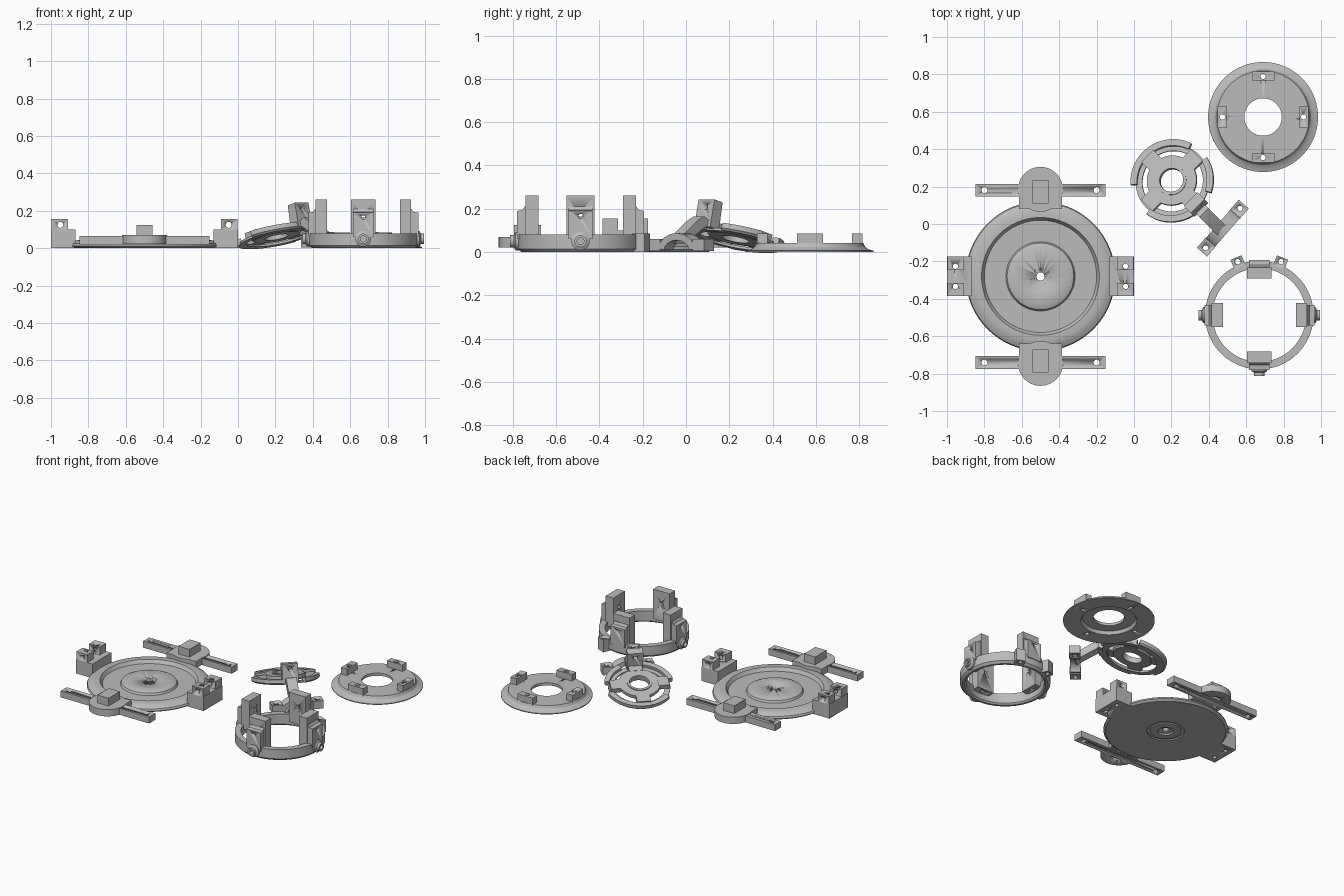
import bpy, bmesh, math
from mathutils import Matrix, Vector

if "Cube" in bpy.data.objects:
    bpy.data.objects.remove(bpy.data.objects["Cube"])

grey = bpy.data.materials.new("plain_grey")
grey.diffuse_color = (0.5, 0.5, 0.5, 1)
grey.use_nodes = True
grey.node_tree.nodes["Principled BSDF"].inputs["Base Color"].default_value = grey.diffuse_color


def T(x, y, z=0):
    return Matrix.Translation((x, y, z))


def R(deg, axis='Z'):
    return Matrix.Rotation(math.radians(deg), 4, axis)


def finish(name, bm, M):
    bmesh.ops.remove_doubles(bm, verts=bm.verts, dist=1e-5)
    bmesh.ops.transform(bm, matrix=M, verts=bm.verts)
    bmesh.ops.recalc_face_normals(bm, faces=bm.faces)
    me = bpy.data.meshes.new(name)
    bm.to_mesh(me)
    bm.free()
    ob = bpy.data.objects.new(name, me)
    bpy.context.collection.objects.link(ob)
    me.materials.append(grey)
    bpy.ops.object.select_all(action='DESELECT')
    ob.select_set(True)
    bpy.context.view_layer.objects.active = ob
    bpy.ops.object.shade_smooth_by_angle(angle=math.radians(25))
    return ob


def lathe(name, prof, M, a0=0, a1=360, seg=96):
    """Closed (r, z) profile turned about local z, capped when partial."""
    bm = bmesh.new()
    full = a1 - a0 >= 360
    rows = []
    for i in range(seg if full else seg + 1):
        a = math.radians(a0 + (a1 - a0) * i / seg)
        rows.append([bm.verts.new((r * math.cos(a), r * math.sin(a), z)) for r, z in prof])
    n = len(prof)
    for i in range(seg):
        p, q = rows[i], rows[(i + 1) % len(rows)]
        for j in range(n):
            k = (j + 1) % n
            if prof[j][0] == 0 and prof[k][0] == 0:
                continue
            bm.faces.new((p[j], q[j], q[k], p[k]))
    if not full:
        bm.faces.new(rows[0])
        bm.faces.new(rows[-1])
    return finish(name, bm, M)


def prism(name, pts, half, M):
    """Local (x, z) outline extruded along y by +-half."""
    bm = bmesh.new()
    f = bm.faces.new([bm.verts.new((x, -half, z)) for x, z in pts])
    ext = bmesh.ops.extrude_face_region(bm, geom=[f])['geom']
    vs = [v for v in ext if isinstance(v, bmesh.types.BMVert)]
    bmesh.ops.translate(bm, verts=vs, vec=(0, 2 * half, 0))
    return finish(name, bm, M)


def box(name, x0, x1, y0, y1, z0, z1, M):
    return prism(name, [(x0, z0), (x1, z0), (x1, z1), (x0, z1)], (y1 - y0) / 2,
                 M @ T(0, (y0 + y1) / 2))


def drill(ob, M, r, h=0.4, seg=24):
    """Cut a round hole of length h centred on M along its z."""
    bm = bmesh.new()
    bmesh.ops.create_cone(bm, cap_ends=True, segments=seg, radius1=r, radius2=r, depth=h)
    cut = finish("cutter", bm, M)
    cut.hide_render = True
    bpy.context.view_layer.objects.active = ob
    mod = ob.modifiers.new("hole", 'BOOLEAN')
    mod.operation, mod.solver, mod.object = 'DIFFERENCE', 'EXACT', cut
    bpy.ops.object.modifier_apply(modifier=mod.name)
    bpy.data.objects.remove(cut)


# ---- Base dish with recessed ring and raised centre
B = T(-0.5, -0.28)
dish = lathe("base_dish", [(0, 0.012), (0.05, 0.012), (0.05, 0), (0.10, 0), (0.10, 0.008), (0.12, 0.008),
                           (0.12, 0), (0.385, 0), (0.40, 0.012), (0.395, 0.025), (0.37, 0.04), (0.345, 0.046),
                           (0.315, 0.046), (0.30, 0.022), (0.185, 0.022), (0.178, 0.036), (0.155, 0.046),
                           (0, 0.046)], B)
drill(dish, B, 0.022)

for side in (0, 180):
    # Side block with a lower middle and two drilled posts
    S = B @ R(side)
    foot = box("side_foot", 0.37, 0.50, -0.105, 0.105, 0, 0.10, S)
    for s in (-1, 1):
        drill(foot, S @ T(0.455, s * 0.054), 0.014)
        c = s * 0.07
        post = box("side_post", 0.41, 0.497, c - 0.035, c + 0.035, 0.09, 0.155, S)
        drill(post, S @ T(0.455, s * 0.054), 0.014)
        drill(post, S @ T(0.45, c, 0.125) @ R(90, 'X'), 0.016, 0.2)
    # Outrigger: round pad, bridge, cross bar and centre block
    pad = lathe("outrigger_pad", [(0, 0.022), (0.12, 0.022), (0.12, 0.07), (0, 0.07)], S @ T(0, 0.465), seg=64)
    drill(pad, S @ T(0, 0.465, 0.022), 0.055, 0.03, 32)
    box("outrigger_bridge", -0.115, 0.115, 0.36, 0.465, 0.022, 0.07, S)
    box("outrigger_block", -0.043, 0.043, 0.39, 0.515, 0.06, 0.125, S)
    bar = box("outrigger_bar", -0.347, 0.347, 0.427, 0.495, 0.02, 0.065, S)
    for s in (-1, 1):
        drill(bar, S @ T(s * 0.30, 0.461), 0.016)

# ---- Post ring
C = T(0.67, -0.487)
lathe("post_ring", [(0.25, 0.01), (0.26, 0), (0.275, 0), (0.29, 0.015), (0.29, 0.08), (0.25, 0.08)], C)
for a in range(0, 360, 90):
    P = C @ R(a)
    post = prism("ring_post", [(0.195, 0.05), (0.255, 0.05), (0.255, 0.26), (0.195, 0.26)], 0.065, P)
    drill(post, P @ T(0.225, 0), 0.013)
    drill(post, P @ T(0.22, 0, 0.175) @ R(90, 'Y'), 0.012, 0.2)
    step = prism("post_step", [(0.25, 0.06), (0.294, 0.06), (0.294, 0.19), (0.268, 0.194), (0.258, 0.21),
                               (0.25, 0.21)], 0.055, P)
    drill(step, P @ T(0.27, 0, 0.165) @ R(90, 'Y'), 0.011, 0.2)
    if a != 90:
        # Hollow pivot boss on the outside
        lathe("pivot_boss", [(0.016, 0.28), (0.042, 0.28), (0.042, 0.30), (0.028, 0.308), (0.028, 0.325),
                             (0.016, 0.325)], P @ T(0, 0, 0.05) @ R(90, 'Y'), seg=32)
for a in (68, 112):
    P = C @ R(a)
    lug = box("ring_lug", 0.27, 0.332, -0.032, 0.032, 0, 0.085, P)
    drill(lug, P @ T(0.308, 0), 0.014)

# ---- Flanged cover with four tabs
F = T(0.69, 0.572)
cover = lathe("flanged_cover", [(0.10, 0.022), (0.17, 0.022), (0.18, 0), (0.294, 0), (0.294, 0.006), (0.272, 0.012),
                                (0.256, 0.023), (0.247, 0.041), (0.10, 0.041)], F)
for a in range(0, 360, 90):
    P = F @ R(a)
    drill(cover, P @ T(0.217, 0), 0.014)
    tab = box("cover_tab", 0.195, 0.243, -0.06, 0.06, 0.03, 0.086, P)
    drill(tab, P @ T(0.217, 0), 0.014)

# ---- Tilted spoked plate, local x runs toward its arm
G = T(0.205, 0.23, 0.068) @ R(-45) @ R(-15, 'Y')
lathe("spoked_hub", [(0.064, -0.01), (0.125, -0.01), (0.135, 0), (0.135, 0.022), (0.064, 0.022)], G, seg=64)
lathe("hub_collar", [(0.064, 0.015), (0.08, 0.015), (0.08, 0.028), (0.064, 0.028)], G, seg=48)
for a in range(0, 360, 90):
    box("plate_spoke", 0.12, 0.19, -0.045, 0.045, -0.008, 0.024, G @ R(a))
lathe("lower_rim", [(0.165, -0.018), (0.20, -0.018), (0.20, -0.006), (0.165, -0.006)], G, seg=72)
for a0, a1 in ((108, 230), (278, 362), (78, 27)):
    lathe("rim_arc", [(0.19, -0.018), (0.215, -0.018), (0.225, -0.008), (0.225, 0.016), (0.19, 0.016)], G,
          min(a0, a1), max(a0, a1), 36)

# ---- Arm: upright post, sloping strut and arched clip
upright = prism("arm_upright", [(0.165, -0.01), (0.225, -0.01), (0.23, 0.12), (0.175, 0.12)], 0.052, G)
drill(upright, G @ T(0.2, 0, 0.085) @ R(90, 'Y'), 0.014, 0.2)
A = T(0.205, 0.23) @ R(-45)
prism("arm_strut", [(0.19, 0.135), (0.24, 0.165), (0.275, 0.15), (0.385, 0.075), (0.365, 0.04), (0.26, 0.10)],
      0.034, A)
K = T(0.475, -0.022) @ R(49)
angles = [math.radians(10 + 20 * i) for i in range(9)]
arch = [(0.115 * math.cos(t), 0.088 * math.sin(t)) for t in angles]
inner = [(0.08 * math.cos(t), 0.055 * math.sin(t)) for t in reversed(angles)]
prism("clip_arch", arch + inner, 0.034, K)
for s in (-1, 1):
    end = box("clip_end", s * 0.135 - 0.035, s * 0.135 + 0.035, -0.036, 0.036, 0.005, 0.06, K)
    drill(end, K @ T(s * 0.14, 0), 0.014)
